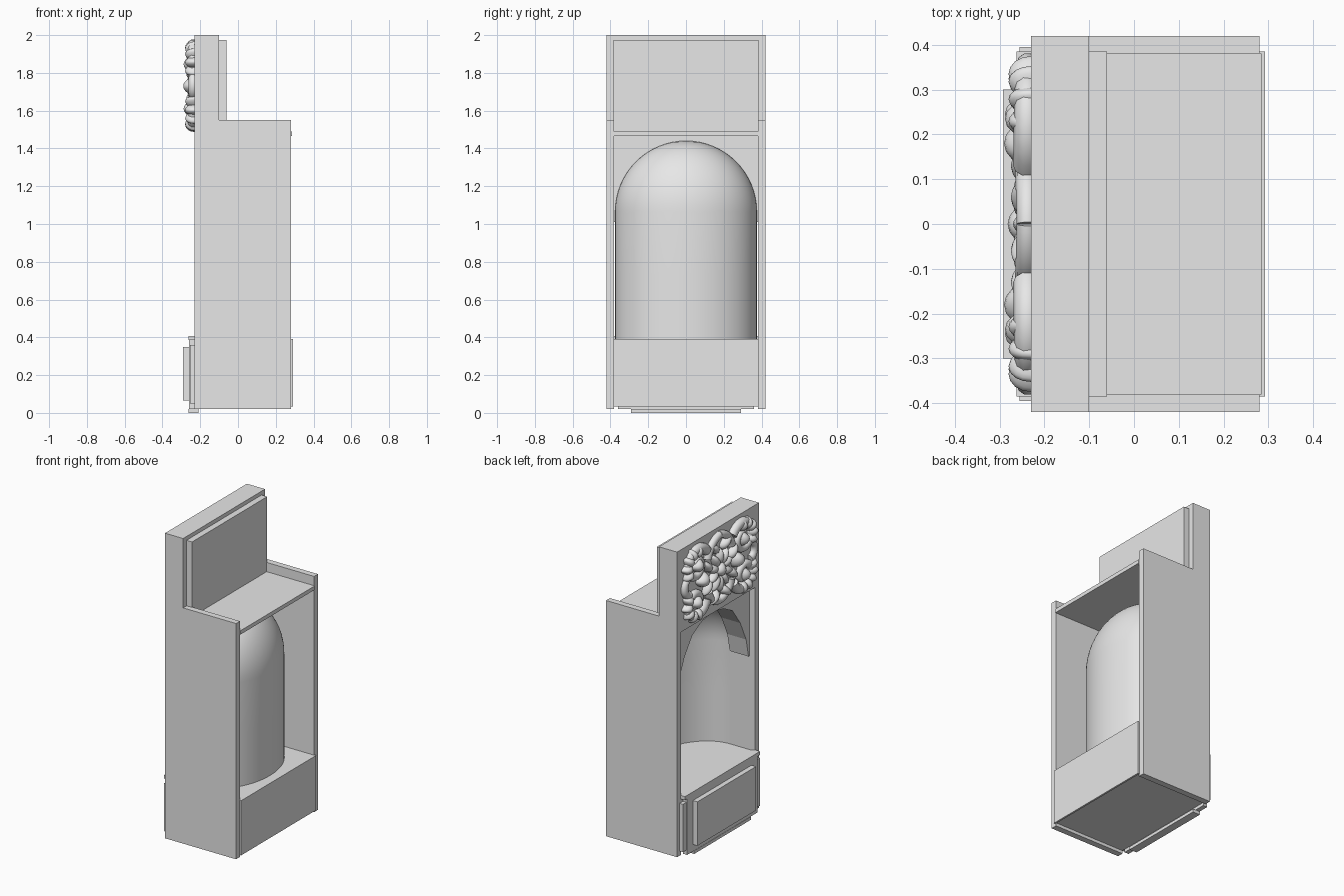
import bpy, bmesh, math
from mathutils import Vector

if "Cube" in bpy.data.objects:
    bpy.data.objects.remove(bpy.data.objects["Cube"])

mat = bpy.data.materials.new("plain_grey")
mat.diffuse_color = (0.8, 0.8, 0.8, 1)
mat.use_nodes = True
mat.node_tree.nodes["Principled BSDF"].inputs["Base Color"].default_value = mat.diffuse_color


def link(name, me, smooth=False):
    me.materials.clear()
    me.materials.append(mat)
    ob = bpy.data.objects.new(name, me)
    bpy.context.collection.objects.link(ob)
    for p in me.polygons:
        p.use_smooth = smooth
        p.material_index = 0
    return ob


def from_bm(name, bm, smooth=False):
    bmesh.ops.recalc_face_normals(bm, faces=bm.faces)
    me = bpy.data.meshes.new(name)
    bm.to_mesh(me)
    bm.free()
    return link(name, me, smooth)


def box(name, x, y, z):
    bm = bmesh.new()
    bmesh.ops.create_cube(bm, size=1)
    for v in bm.verts:
        v.co = [a[0] + (c + 0.5) * (a[1] - a[0]) for a, c in zip((x, y, z), v.co)]
    return from_bm(name, bm)


def prism(name, pts, offset):
    """Extrude a flat outline of 3D points by an offset."""
    bm = bmesh.new()
    f = bm.faces.new([bm.verts.new(p) for p in pts])
    r = bmesh.ops.extrude_face_region(bm, geom=[f], use_keep_orig=True)
    bmesh.ops.translate(bm, vec=offset, verts=[v for v in r["geom"] if isinstance(v, bmesh.types.BMVert)])
    return from_bm(name, bm)


# --- cabinet carcass ---
for s, side in ((-1, "front"), (1, "back")):
    box(side + "_side_panel", (-0.23, 0.28), sorted((s * 0.38, s * 0.42)), (0.02, 1.55))
box("crest_block", (-0.23, -0.10), (-0.42, 0.42), (1.55, 2.0))
box("header_rail", (-0.23, -0.10), (-0.38, 0.38), (1.465, 1.55))
box("crest_rear_plate", (-0.10, -0.06), (-0.385, 0.385), (1.49, 1.975))
box("top_shelf", (-0.23, 0.285), (-0.38, 0.38), (1.465, 1.49))

# --- base ---
box("base_box", (-0.23, 0.28), (-0.38, 0.38), (0.04, 0.39))
box("base_rear_plate", (0.28, 0.292), (-0.385, 0.385), (0.035, 0.39))
box("base_front_panel", (-0.26, -0.23), (-0.36, 0.36), (0.02, 0.39))
box("base_raised_panel", (-0.292, -0.26), (-0.30, 0.30), (0.065, 0.35))
box("base_ledge", (-0.262, -0.215), (-0.385, 0.385), (0.385, 0.408))
box("base_foot_rail", (-0.262, -0.21), (-0.29, 0.29), (0.0, 0.02))
for s, side in ((-1, "front"), (1, "back")):
    box(side + "_base_fillet", (-0.255, -0.23), sorted((s * 0.36, s * 0.395)), (0.05, 0.36))

# --- niche: half-elliptic wall with a quarter dome ---
CX, RX, RY, SPRING, RISE = -0.055, 0.285, 0.375, 1.065, 0.375
prof = [(1, 0.39), (1, 0.73)]
prof += [(math.cos(a * math.pi / 32), SPRING + RISE * math.sin(a * math.pi / 32)) for a in range(17)]
N = 40
bm = bmesh.new()
rings = []
for k, z in prof:
    k = max(k, 0.004)
    rings.append([bm.verts.new((CX + RX * k * math.cos(t), RY * k * math.sin(t), z))
                  for t in (math.pi * (i / N - 0.5) for i in range(N + 1))])
for a, b in zip(rings, rings[1:]):
    for i in range(N):
        bm.faces.new((a[i], a[i + 1], b[i + 1], b[i]))
from_bm("niche_shell", bm, True)
floor = [(-0.23, -RY, 0.385)]
floor += [(CX + RX * math.cos(t), RY * math.sin(t), 0.385) for t in (math.pi * (i / N - 0.5) for i in range(N + 1))]
floor += [(-0.23, RY, 0.385)]
prism("niche_floor", floor, (0, 0, 0.02))

# --- arch spandrels in front of the niche ---
arch = [(0, 1.44), (0.11, 1.42), (0.205, 1.37), (0.285, 1.26), (0.345, 1.13), (0.37, 1.01)]
for s, side in ((-1, "front"), (1, "back")):
    pts = [(-0.19, s * y, z) for y, z in arch + [(0.38, 1.01), (0.38, 1.465), (0, 1.465)]]
    prism(side + "_arch_spandrel", pts, (0.135, 0, 0))


# --- carved relief of scrolls and leaves ---
def scroll(name, pts, r0, r1, x=-0.238):
    """Tapered round moulding through (y, z) points, on both halves."""
    for s in (-1, 1):
        cu = bpy.data.curves.new(name, "CURVE")
        cu.dimensions = "3D"
        cu.bevel_depth = 1
        cu.bevel_resolution = 3
        cu.use_fill_caps = True
        sp = cu.splines.new("POLY")
        sp.points.add(len(pts) - 1)
        for i, (y, z) in enumerate(pts):
            t = i / (len(pts) - 1)
            sp.points[i].co = (x, s * y, z, 1)
            sp.points[i].radius = r0 + (r1 - r0) * t
        tmp = bpy.data.objects.new(name + "_path", cu)
        bpy.context.collection.objects.link(tmp)
        dg = bpy.context.evaluated_depsgraph_get()
        me = bpy.data.meshes.new_from_object(tmp.evaluated_get(dg))
        bpy.data.objects.remove(tmp)
        link(name, me, True)


def spiral(c, r0, r1, a0, a1, n=36, sy=1.0):
    out = []
    for i in range(n + 1):
        t = i / n
        r, a = r0 + (r1 - r0) * t, math.radians(a0 + (a1 - a0) * t)
        out.append((c[0] + sy * r * math.cos(a), c[1] + r * math.sin(a)))
    return out


def leaf(name, y, z, length, width, angle, depth=0.045, mirror=True):
    """Rounded leaf lobe lying on the crest face."""
    a = math.radians(angle)
    for s in ((-1, 1) if mirror else (1,)):
        bm = bmesh.new()
        bmesh.ops.create_uvsphere(bm, u_segments=16, v_segments=10, radius=1)
        for v in bm.verts:
            d, u, w = v.co
            w *= width * (1 - 0.35 * u)
            u *= length
            v.co = Vector((-0.23 + d * depth, s * (y + u * math.cos(a) - w * math.sin(a)),
                           z + u * math.sin(a) + w * math.cos(a)))
        from_bm(name, bm, True)


# big upper and lower volutes
scroll("upper_volute", spiral((0.235, 1.845), 0.115, 0.02, 150, -330, sy=1.05), 0.032, 0.016)
scroll("lower_volute", spiral((0.245, 1.61), 0.10, 0.02, -170, 320, sy=1.1), 0.034, 0.016)
scroll("upper_crest_scroll", spiral((0.0, 1.80), 0.155, 0.13, 90, 20, 14), 0.024, 0.028)
scroll("lower_crest_scroll", spiral((0.0, 1.66), 0.13, 0.12, -90, -15, 14), 0.022, 0.028)
scroll("side_scroll", spiral((0.30, 1.73), 0.05, 0.065, -80, 80, 14), 0.026, 0.022)
# volute eyes
leaf("volute_bud", 0.235, 1.845, 0.042, 0.042, 0, 0.058)
leaf("volute_bud", 0.245, 1.61, 0.042, 0.042, 0, 0.058)
leaf("side_bud", 0.18, 1.73, 0.05, 0.045, 0, 0.06)
# leaf lobes fanning off the outer volutes
for k in range(5):
    a = 100 - 32 * k
    r = math.radians(a)
    leaf("upper_leaf", 0.245 + 0.09 * math.cos(r), 1.85 + 0.085 * math.sin(r), 0.04, 0.03, a, 0.05)
    leaf("lower_leaf", 0.245 + 0.09 * math.cos(r), 1.61 - 0.085 * math.sin(r), 0.04, 0.03, -a, 0.05)
# central rosette
for k in range(10):
    a = 36 * k + 18
    r = math.radians(a)
    leaf("rosette_petal", 0.075 * math.cos(r), 1.73 + 0.09 * math.sin(r), 0.055, 0.026, a, 0.04, False)
leaf("rosette_heart", 0, 1.73, 0.045, 0.045, 0, 0.052, False)
for y, z, a in ((0.06, 1.89, 40), (0.06, 1.57, -40), (0.13, 1.80, 45), (0.13, 1.66, -45)):
    leaf("inner_leaf", y, z, 0.055, 0.026, a, 0.045)
